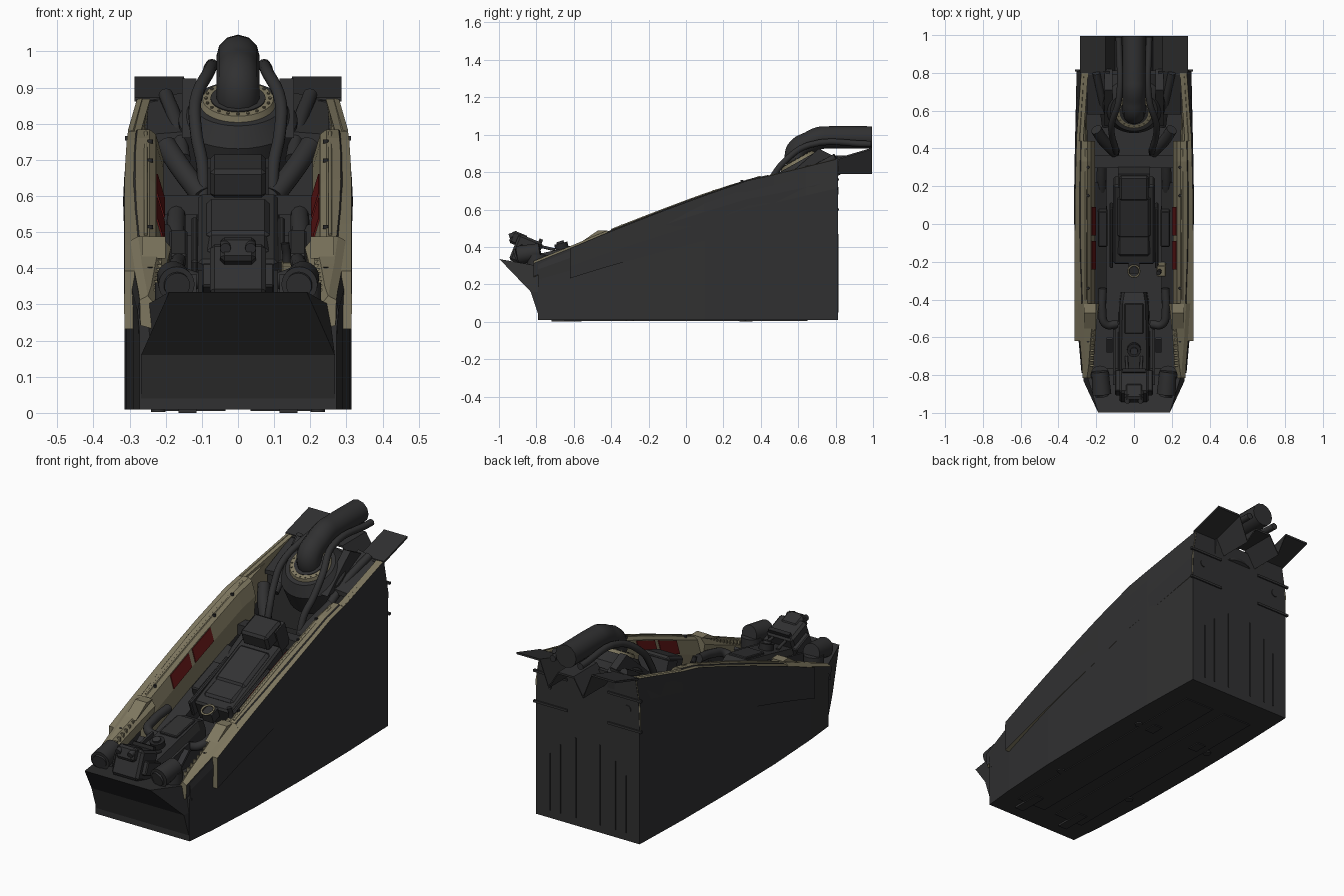
import bpy, bmesh, math
from mathutils import Vector, Matrix

if "Cube" in bpy.data.objects:
    bpy.data.objects.remove(bpy.data.objects["Cube"])

def material(name, c):
    m = bpy.data.materials.new(name)
    m.diffuse_color = (*c, 1)
    m.use_nodes = True
    m.node_tree.nodes["Principled BSDF"].inputs["Base Color"].default_value = m.diffuse_color
    return m

DARK = material("dark_grey", (0.030, 0.030, 0.031))
BLACK = material("near_black", (0.019, 0.019, 0.020))
GREY = material("mid_grey", (0.033, 0.033, 0.035))
BEIGE = material("beige", (0.21, 0.185, 0.115))
RED = material("dark_red", (0.12, 0.008, 0.008))

def finish(bm, name, mats, rule=None):
    bmesh.ops.recalc_face_normals(bm, faces=bm.faces[:])
    if rule:
        for f in bm.faces:
            f.material_index = rule(f)
    me = bpy.data.meshes.new(name)
    bm.to_mesh(me)
    bm.free()
    for m in mats:
        me.materials.append(m)
    ob = bpy.data.objects.new(name, me)
    bpy.context.collection.objects.link(ob)
    return ob

def smooth(ob):
    bpy.ops.object.select_all(action='DESELECT')
    ob.select_set(True)
    bpy.context.view_layer.objects.active = ob
    bpy.ops.object.shade_smooth_by_angle(angle=math.radians(35))

def loft(name, sections, mats, rule=None):
    bm = bmesh.new()
    rings = [[bm.verts.new(p) for p in s] for s in sections]
    n = len(rings[0])
    for a, b in zip(rings, rings[1:]):
        for i in range(n):
            bm.faces.new((a[i], a[(i + 1) % n], b[(i + 1) % n], b[i]))
    bm.faces.new(rings[0])
    bm.faces.new(rings[-1])
    return finish(bm, name, mats, rule)

def prism(name, yz, x0, x1, mat):
    return loft(name, [[(x, y, z) for y, z in yz] for x in (x0, x1)], [mat])

def box(name, c, size, mat, tilt=0, bevel=0):
    bm = bmesh.new()
    bmesh.ops.create_cube(bm, size=1)
    bmesh.ops.scale(bm, vec=size, verts=bm.verts)
    if bevel:
        bmesh.ops.bevel(bm, geom=bm.edges[:], offset=bevel, segments=1, affect='EDGES')
    m = Matrix.Translation(c) @ Matrix.Rotation(math.radians(tilt), 4, 'X')
    bmesh.ops.transform(bm, matrix=m, verts=bm.verts)
    return finish(bm, name, [mat])

def cyl(name, a, b, r, mat, r2=None, seg=24):
    a, b = Vector(a), Vector(b)
    bm = bmesh.new()
    bmesh.ops.create_cone(bm, cap_ends=True, segments=seg, radius1=r, radius2=r if r2 is None else r2, depth=(b - a).length)
    m = Matrix.Translation((a + b) / 2) @ (b - a).to_track_quat('Z', 'Y').to_matrix().to_4x4()
    bmesh.ops.transform(bm, matrix=m, verts=bm.verts)
    ob = finish(bm, name, [mat])
    smooth(ob)
    return ob

def tube(name, pts, r, mat):
    cu = bpy.data.curves.new(name, 'CURVE')
    cu.dimensions = '3D'
    cu.bevel_depth, cu.bevel_resolution, cu.use_fill_caps, cu.resolution_u = r, 4, True, 6
    sp = cu.splines.new('BEZIER')
    sp.bezier_points.add(len(pts) - 1)
    for bp, p in zip(sp.bezier_points, pts):
        bp.co = p
        bp.handle_left_type = bp.handle_right_type = 'AUTO'
    cu.materials.append(mat)
    ob = bpy.data.objects.new(name, cu)
    bpy.context.collection.objects.link(ob)
    bpy.ops.object.select_all(action='DESELECT')
    ob.select_set(True)
    bpy.context.view_layer.objects.active = ob
    bpy.ops.object.convert(target='MESH')
    smooth(bpy.context.view_layer.objects.active)

def curve(table):
    def f(y):
        for (a, va), (b, vb) in zip(table, table[1:]):
            if y <= b:
                return va + (vb - va) * max(0, (y - a) / (b - a))
        return table[-1][1]
    return f

# Hull outline along its length: rim height, widest half-width, rim half-width
top = curve([(-.82, .31), (-.6, .40), (-.4, .485), (0, .64), (.33, .755), (.47, .785), (.81, .87)])
wide = curve([(-.8, .272), (-.62, .29), (-.3, .308), (.1, .314), (.47, .311), (.81, .300)])
rim = curve([(-.8, .270), (-.6, .286), (-.3, .303), (.1, .310), (.45, .302), (.81, .276)])

# Hull tub: open channel, with end walls added
def hull_ring(y):
    w, t, r = wide(y), top(y), rim(y)
    half = [(w, .01), (w, t * .7), ((w + r) / 2 + .006, t * .87), (r, t - .006), (r - .02, t - .006), (w - .03, t * .7), (w - .03, .22)]
    pts = half + [(-x, z) for x, z in reversed(half)]
    return [(x, y, z) for x, z in pts]
YS = [-.79, -.62, -.45, -.3, -.1, .1, .33, .47, .64, .81]
loft("hull_tub", [hull_ring(y) for y in YS], [DARK])
rear = [(p[0], p[2]) for p in hull_ring(.81)]
rear = rear[:4] + rear[-4:]
loft("rear_wall", [[(x * .999, y, z) for x, z in rear] for y in (.79, .812)], [DARK])

# Nose: front panel and overhanging lip
loft("nose", [[(-.268, -.78, .01), (.268, -.78, .01), (.268, -.7, .01), (-.268, -.7, .01)],
              [(-.268, -.83, .16), (.268, -.83, .16), (.268, -.7, .16), (-.268, -.7, .16)],
              [(-.19, -.998, .335), (.19, -.998, .335), (.25, -.8, .30), (-.25, -.8, .30)]], [DARK])

# Rear deck: rises backwards from the rim, with V-shaped pipe troughs
def deck(y, z):
    half = [(.286, z), (.15, z), (.10, .80), (.045, .89), (0, .89)]
    line = half + [(-x, h) for x, h in reversed(half[:-1])]
    return [(x, y, h) for x, h in line] + [(x, y, h - .01) for x, h in reversed(line)]
loft("rear_deck", [deck(.80, .872), deck(.995, .93)], [DARK])
for s in (-1, 1):
    prism("deck_shoulder", [(.52, .76), (.71, .925), (.82, .87), (.81, .76)], s * .115, s * .155, DARK)
    loft("deck_ramp", [[(s * .12, .58, .78), (s * .25, .58, .77), (s * .25, .58, .75), (s * .12, .58, .75)],
                       [(s * .13, .81, .89), (s * .25, .81, .868), (s * .25, .81, .80), (s * .13, .81, .80)]], [DARK])

# Rim pieces, mirrored
def side_strip(name, s, ys, section, mats, rule=None):
    return loft(name, [[(s * x, y, z) for x, z in section(y)] for y in ys], mats, rule)

def flange(y):
    w, t = curve([(-.62, .314), (.3, .314), (.81, .303)])(y), top(y)
    r = max(rim(y), curve([(-.62, .311), (0, .311), (.4, .27)])(y))
    d = curve([(-.62, .16), (.1, .24), (.81, .26)])(y)
    return [(w, t - d), (w + .001, t - d * .6), (r + .003, t), (r - .034, t + .001), (w - .035, t - d * .6), (w - .025, t - d)]

def main_sill(y):
    t, r = top(y), rim(y)
    return [(r - .012, t - .01), (r - .024, t + .006), (.245, t + .006), (.227, t - .008), (.206, t - .08), (.215, t - .2), (.29, t - .2)]

def front_sill(y):
    t, r = top(y), rim(y)
    i = curve([(-.82, .225), (-.75, .215), (-.55, .20), (-.42, .185)])(y)
    return [(r, t - .07), (r + .002, t), (r - .02, t + .012), (i + .025, t + .012), (i, t - .02), (i + .01, t - .08)]

def rear_sill(y):
    t, r = top(y), rim(y)
    i = curve([(.45, .245), (.6, .252), (.81, .25)])(y)
    return [(r, t), (r - .012, t + .003), (i + .008, t - .02), (i, t - .17), (.29, t - .17)]

for s in (-1, 1):
    dark_outside = lambda f: 1 if f.normal.x * s > .55 else 0
    side_strip("side_flange", s, YS[1:], flange, [BEIGE, DARK], dark_outside)
    side_strip("main_sill", s, [-.42, -.2, 0, .2, .33, .44], main_sill, [BEIGE, DARK], dark_outside)
    side_strip("front_sill", s, [-.815, -.75, -.6, -.5, -.42], front_sill, [BEIGE, DARK], dark_outside)
    side_strip("rear_sill", s, [.44, .6, .7, .805], rear_sill, [BEIGE])
    prism("sill_step", [(-.56, top(-.56) + .01), (-.47, top(-.47) + .033), (-.42, top(-.42) + .01)], s * .20, s * .265, BEIGE)
    # Red warning panels set on the inner sill
    for a, b in ((-.24, -.09), (-.06, .09)):
        loft("red_panel", [[(s * x, y, top(y) + z) for x, z in ((.227, -.012), (.207, -.078), (.202, -.076), (.222, -.010))] for y in (a, b)], [RED])
    # Rail, bolts and teeth along the sill
    tube("sill_rail", [(s * .255, y, top(y) + .006) for y in (-.4, -.1, .15, .4)], .005, BEIGE)
    for y in (-.34, .15, .3, -.62):
        cyl("sill_bolt", (s * .243, y, top(y)), (s * .243, y, top(y) + .012), .008, BLACK, seg=12)
    for i in range(12):
        y = -.75 + i * .027
        box("sill_tooth", (s * .222, y, top(y) - .004), (.02, .010, .02), BEIGE)
    # Rear trim, seams and sockets
    for z in (.76, .60):
        box("rear_trim", (s * .215, .813, z), (.195, .012, .012), DARK)
    cyl("rear_socket", (s * .23, .81, .70), (s * .23, .816, .70), .02, DARK)
    for x, h in ((.07, .42), (.16, .36), (.22, .30)):
        box("rear_seam", (s * x, .813, .05 + h / 2), (.006, .004, h), BLACK)
    # Underside plates and feet
    box("bottom_plate", (s * .12, .0, .008), (.17, 1.3, .006), DARK)
    for y in (-.64, .32):
        box("foot", (s * .14, y, .006), (.05, .16 if y < 0 else .07, .012), DARK)
    for y in (-.3, .3):
        cyl("bottom_socket", (s * .22, y, .003), (s * .22, y, .02), .02, DARK)

# Bulkhead drum behind the seat with pale collar and main duct
ax = Vector((0, -.49, .87))
c = Vector((0, .60, .855))
cyl("bulkhead_drum", c - ax * .17, c - ax * .05, .165, DARK, seg=32)
cyl("bulkhead_bevel", c - ax * .05, c, .165, DARK, .125, 32)
cyl("pale_collar", c, c + ax * .016, .105, BEIGE, .098, 32)
cyl("dark_collar_face", c, c + ax * .019, .076, DARK, seg=32)
for i in range(20):
    a = math.tau * i / 20
    p = c + ax * .016 + Vector((1, 0, 0)) * math.cos(a) * .089 + Vector((0, .87, .49)) * math.sin(a) * .089
    cyl("collar_bolt", p, p + ax * .005, .004, BEIGE, seg=8)
tube("main_duct", [(0, .615, .83), (0, .588, .88), (0, .60, .922), (0, .66, .957), (0, .715, .982), (0, .76, .985), (0, .995, .985)], .06, DARK)
box("aft_bulkhead", (0, .62, .62), (.5, .04, .26), DARK)

for s in (-1, 1):
    # Twin hoses beside the duct, running down to the seat
    tube("side_hose", [(s * .08, .99, .95), (s * .08, .66, .945), (s * .118, .53, .86), (s * .115, .46, .77), (s * .098, .40, .68), (s * .098, .36, .52)], .017, DARK)
    tube("outer_hose", [(s * .20, .80, .88), (s * .17, .66, .80), (s * .15, .52, .70)], .02, DARK)
    tube("diagonal_duct", [(s * .20, .50, .74), (s * .16, .44, .68), (s * .10, .38, .60)], .03, DARK)
    tube("lower_duct", [(s * .17, .33, .56), (s * .172, .22, .50), (s * .17, .08, .40)], .026, DARK)
    # Consoles, levers, foot tubes and pedals
    loft("side_console", [[(s * x, y, top(y) + z) for x, z in ((.145, -.21), (.215, -.19), (.25, -.3), (.145, -.3))] for y in (-.42, -.1, .22)], [DARK])
    box("console_box", (s * .165, -.02, .45), (.05, .2, .05), DARK, 20, .006)
    tube("leg_hose", [(s * .09, -.53, .36), (s * .15, -.53, .38), (s * .168, -.46, .40), (s * .165, -.34, .42)], .022, DARK)
    cyl("nose_lamp", (s * .17, -.90, .355), (s * .18, -.78, .375), .050, DARK, .045)
    cyl("nose_lamp_cap", (s * .168, -.91, .352), (s * .17, -.90, .355), .036, GREY)
    cyl("nose_motor", (s * .18, -.80, .28), (s * .18, -.80, .36), .05, DARK)
    box("foot_rail", (s * .105, -.70, .34), (.012, .3, .05), DARK, 12)
    box("pedal", (s * .13, -.64, .35), (.03, .09, .015), GREY, 40)
    box("seat_arm", (s * .12, -.06, .44), (.02, .34, .09), DARK, 21, .006)
tube("stick", [(.13, -.26, .36), (.135, -.25, .43), (.13, -.26, .47)], .012, BLACK)
box("stick_base", (.145, -.24, .38), (.05, .06, .08), BEIGE, 15, .005)

# Cross beam, headrest and seat
box("cross_beam", (0, .33, .575), (.42, .065, .055), DARK)
box("cabin_floor", (0, -.05, .235), (.55, 1.45, .03), DARK)
box("headrest", (0, .20, .655), (.155, .14, .085), DARK, 20, .012)
box("headrest_frame", (0, .25, .63), (.17, .08, .13), DARK, 20)
box("seat_shell", (0, .02, .46), (.22, .46, .12), DARK, 24, .01)
box("seat_back", (0, .04, .53), (.175, .24, .04), GREY, 24, .014)
box("seat_cushion", (0, -.10, .46), (.17, .14, .04), GREY, 20, .012)
tube("pull_ring", [(.03 * math.cos(a), -.25 + .03 * math.sin(a), .42 + .012 * math.sin(a)) for a in [math.tau * i / 8 for i in range(9)]], .005, BEIGE)
box("ring_base", (0, -.22, .39), (.06, .07, .05), DARK, 20)

# Centre pedestal and instrument head
loft("pedestal", [[(-w, y, z), (w, y, z), (w + .015, y, z - .04), (w + .02, y, .24), (-w - .02, y, .24), (-w - .015, y, z - .04)]
                  for y, z, w in ((-.36, .42, .05), (-.42, .44, .06), (-.62, .40, .065), (-.80, .36, .065))], [DARK])
cyl("pedestal_dial", (0, -.66, .38), (0, -.67, .42), .036, BLACK)
cyl("pedestal_knob", (0, -.67, .415), (0, -.675, .43), .02, GREY)
box("pedestal_cap", (0, -.5, .425), (.10, .16, .02), DARK, 11, .004)
box("instrument_head", (0, -.855, .375), (.155, .14, .15), DARK, -22, .012)
box("instrument_hood", (0, -.895, .44), (.10, .09, .07), DARK, -22, .012)
box("instrument_screen", (0, -.79, .40), (.12, .02, .09), BLACK, -22)
for s in (-1, 1):
    cyl("hood_knob", (s * .035, -.945, .455), (s * .035, -.90, .47), .015, GREY, seg=12)
    box("instrument_wing", (s * .085, -.84, .36), (.03, .12, .07), DARK, -22, .005)
    tube("instrument_cable", [(s * .03, -.90, .36), (s * .035, -.80, .40), (s * .04, -.70, .385)], .008, DARK)
